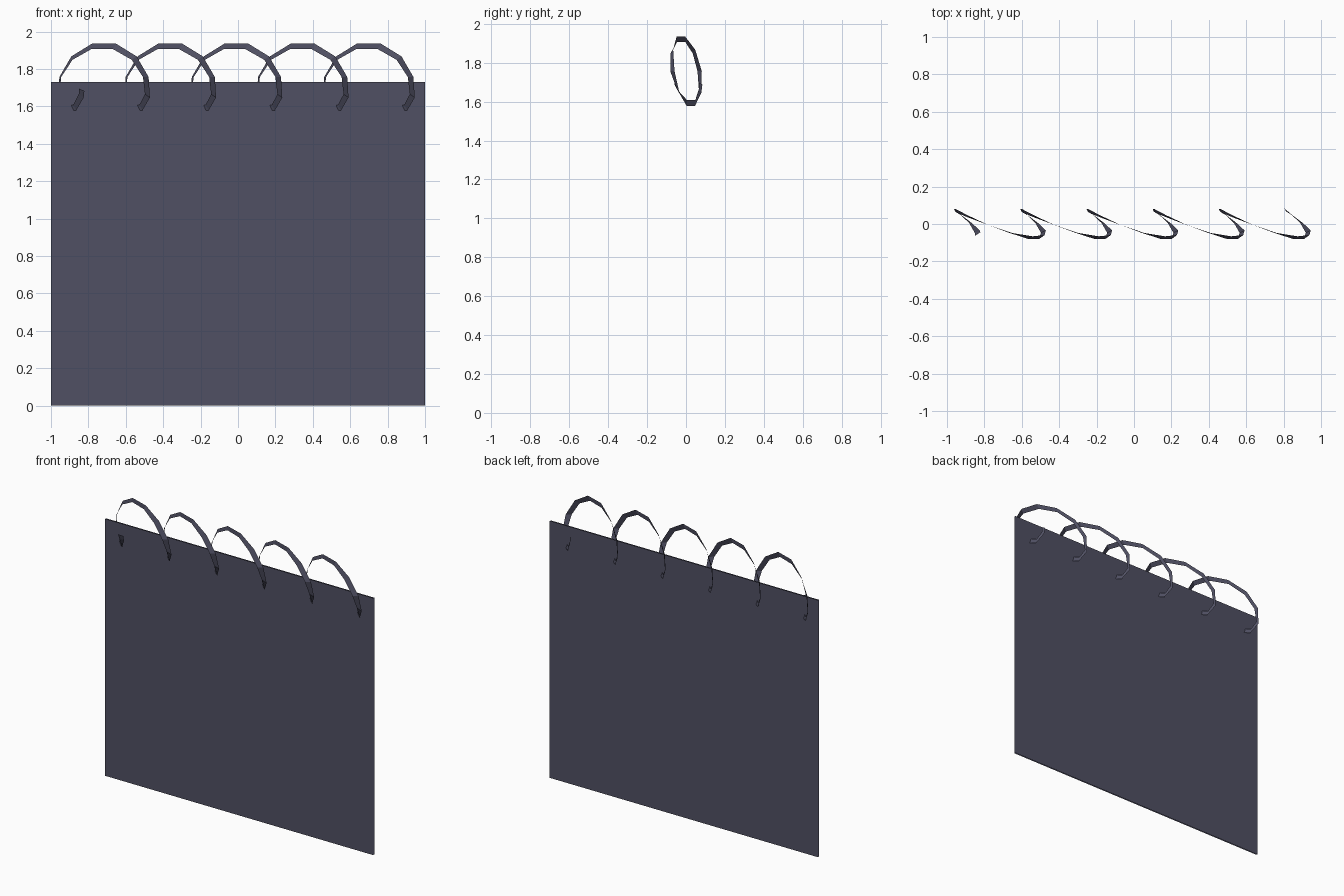
import bpy, math

if "Cube" in bpy.data.objects:
    bpy.data.objects.remove(bpy.data.objects["Cube"])

mat = bpy.data.materials.new("dark_slate")
mat.diffuse_color = (0.08, 0.08, 0.125, 1)
mat.use_nodes = True
mat.node_tree.nodes["Principled BSDF"].inputs["Base Color"].default_value = mat.diffuse_color

def add_mesh(name, verts, faces):
    mesh = bpy.data.meshes.new(name)
    mesh.from_pydata(verts, [], faces)
    mesh.materials.append(mat)
    obj = bpy.data.objects.new(name, mesh)
    bpy.context.collection.objects.link(obj)
    return obj

# Two paper-thin sheets standing upright, just behind the centre of the coil
for name, y in (("front_sheet", 0.014), ("back_sheet", 0.022)):
    add_mesh(name, [(-1, y, 0), (1, y, 0), (1, y, 1.73), (-1, y, 1.73)], [(0, 1, 2, 3)])

# Flat ribbon coil: ten segments per turn, rings slanted across the page edge
PITCH, STEPS = 0.354, 10
stations = [-4.35] + list(range(-4, 50)) + [49.4]

def ribbon_edge(i, side):
    t = 2 * math.pi * i / STEPS
    c, s = math.cos(t), math.sin(t)
    x = -0.81 + PITCH * i / STEPS - 0.14 * c
    y = 0.07 * c - 0.027 * s
    z = 1.757 + 0.172 * s
    # the ribbon runs outward from the centre and twists a little each turn
    return (x + side * (0.010 - 0.020 * c),
            y + side * (0.009 + 0.013 * math.cos(2 * t)),
            z + side * 0.031 * s)

verts = [ribbon_edge(i, side) for i in stations for side in (-0.5, 0.5)]
faces = [(2 * k, 2 * k + 1, 2 * k + 3, 2 * k + 2) for k in range(len(stations) - 1)]
add_mesh("spiral_binding", verts, faces)
